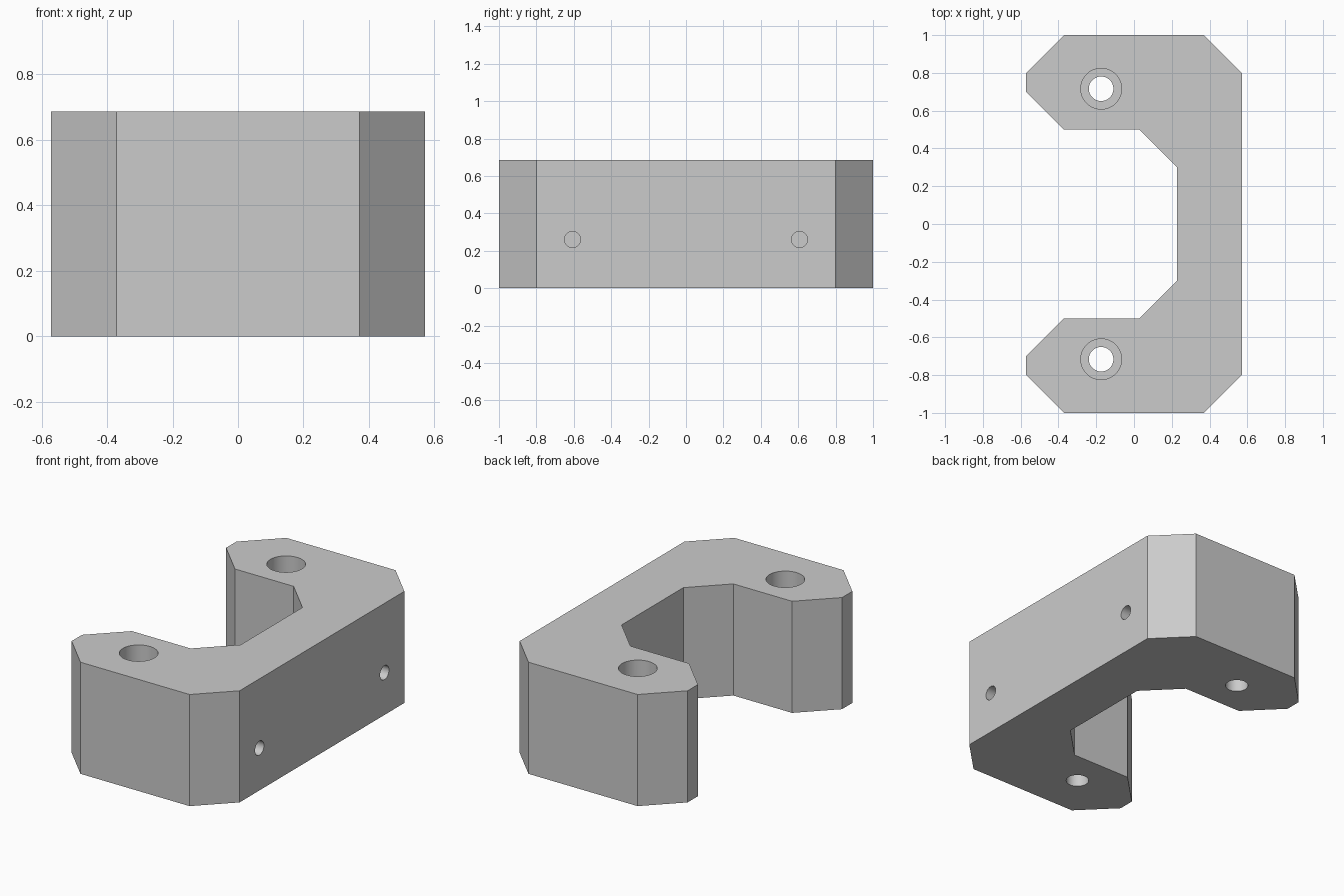
import bpy
import bmesh
from math import pi, radians

cube = bpy.data.objects.get("Cube")
if cube:
    bpy.data.objects.remove(cube, do_unlink=True)

HEIGHT = 0.686
HALF_X = 0.571
CHAMFER = 0.2

grey = bpy.data.materials.new("plain grey")
grey.use_nodes = True
colour = (0.6, 0.6, 0.6, 1)
grey.diffuse_color = colour
grey.node_tree.nodes["Principled BSDF"].inputs["Base Color"].default_value = colour


def extrude_outline(name, outline, height):
    """Solid prism standing on z = 0 from a plan outline."""
    bm = bmesh.new()
    base = bm.faces.new([bm.verts.new((x, y, 0)) for x, y in outline])
    top = bmesh.ops.extrude_face_region(bm, geom=[base])["geom"]
    verts = [v for v in top if isinstance(v, bmesh.types.BMVert)]
    bmesh.ops.translate(bm, verts=verts, vec=(0, 0, height))
    bmesh.ops.recalc_face_normals(bm, faces=bm.faces)
    mesh = bpy.data.meshes.new(name)
    bm.to_mesh(mesh)
    bm.free()
    obj = bpy.data.objects.new(name, mesh)
    bpy.context.collection.objects.link(obj)
    return obj


def drill(target, radius, depth, centre, tilt=0):
    """Cut a round hole and discard the cutter."""
    bpy.ops.mesh.primitive_cylinder_add(vertices=48, radius=radius, depth=depth,
                                        location=centre, rotation=(0, tilt, 0))
    cutter = bpy.context.object
    cutter.name = "hole_cutter"
    cutter.hide_render = True
    cut = target.modifiers.new("hole", "BOOLEAN")
    cut.operation = "DIFFERENCE"
    cut.solver = "EXACT"
    cut.object = cutter
    bpy.context.view_layer.objects.active = target
    bpy.ops.object.modifier_apply(modifier=cut.name)
    bpy.data.objects.remove(cutter, do_unlink=True)


# C-shaped block: one half of the outline, mirrored in y
half = [
    (0.228, 0.3),
    (0.228 - CHAMFER, 0.5),
    (CHAMFER - HALF_X, 0.5),
    (-HALF_X, 0.7),
    (-HALF_X, 0.8),
    (CHAMFER - HALF_X, 1),
    (HALF_X - CHAMFER, 1),
    (HALF_X, 0.8),
]
outline = half + [(x, -y) for x, y in reversed(half)]
bracket = extrude_outline("bracket_block", outline, HEIGHT)
bracket.data.materials.append(grey)

BORE_DEPTH = 0.34
SIDE_DEPTH = 0.45
for side in (-1, 1):
    # Through hole with a wide counterbore from the top
    y = side * 0.716
    drill(bracket, 0.065, 2, (-0.174, y, 0))
    drill(bracket, 0.108, BORE_DEPTH * 2, (-0.174, y, HEIGHT))
    # Blind screw hole in the long outer face
    drill(bracket, 0.043, SIDE_DEPTH * 2, (HALF_X, side * 0.607, 0.26), pi / 2)

# Smooth hole walls, crisp block edges
bpy.ops.object.select_all(action="DESELECT")
bracket.select_set(True)
bpy.context.view_layer.objects.active = bracket
bpy.ops.object.shade_smooth_by_angle(angle=radians(30))
